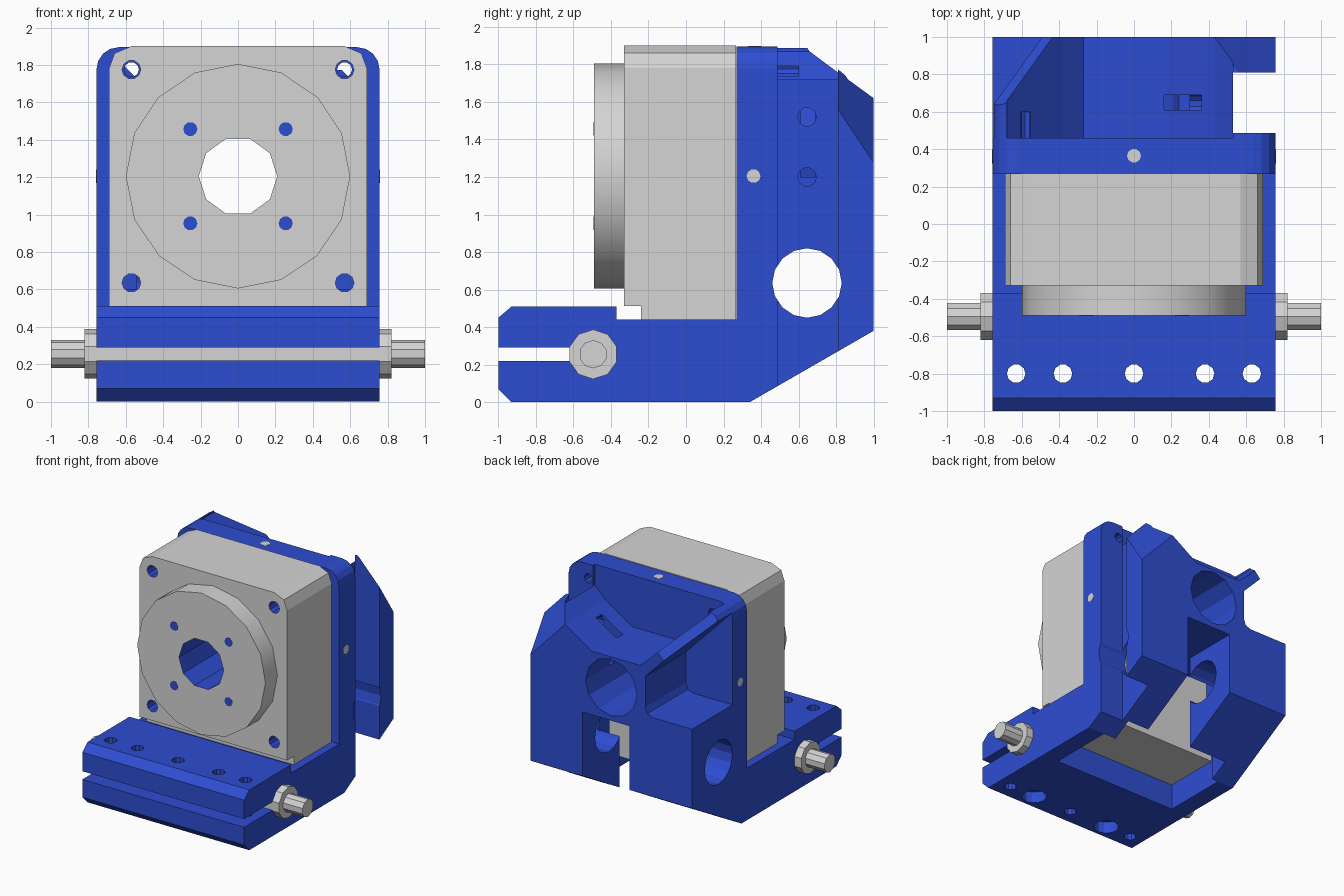
import bpy, bmesh, math
from mathutils import Vector

cube = bpy.data.objects.get("Cube")
if cube:
    bpy.data.objects.remove(cube, do_unlink=True)


def material(name, rgb):
    m = bpy.data.materials.new(name)
    m.use_nodes = True
    m.diffuse_color = (*rgb, 1)
    node = next(n for n in m.node_tree.nodes if n.type == 'BSDF_PRINCIPLED')
    node.inputs["Base Color"].default_value = (*rgb, 1)
    return m


BLUE = material("anodised blue", (0.027, 0.075, 0.64))
GREY = material("light grey metal", (0.66, 0.66, 0.66))


def place(axis, a, b, t):
    """Profile point (a, b) at distance t along the axis."""
    return {'x': (t, a, b), 'y': (a, t, b), 'z': (a, b, t)}[axis]


def prism(name, axis, profile, lo, hi, mat):
    bm = bmesh.new()
    v0 = [bm.verts.new(place(axis, a, b, lo)) for a, b in profile]
    v1 = [bm.verts.new(place(axis, a, b, hi)) for a, b in profile]
    n = len(profile)
    bm.faces.new(v0)
    bm.faces.new(v1)
    for i in range(n):
        j = (i + 1) % n
        bm.faces.new((v0[i], v0[j], v1[j], v1[i]))
    bmesh.ops.recalc_face_normals(bm, faces=bm.faces[:])
    mesh = bpy.data.meshes.new(name)
    bm.to_mesh(mesh)
    bm.free()
    mesh.materials.append(mat)
    ob = bpy.data.objects.new(name, mesh)
    bpy.context.collection.objects.link(ob)
    return ob


def rod(name, axis, a, b, r, lo, hi, mat, n=12, turn=0.0):
    pts = [(a + r * math.cos(turn + math.tau * i / n),
            b + r * math.sin(turn + math.tau * i / n)) for i in range(n)]
    return prism(name, axis, pts, lo, hi, mat)


def box(name, x0, x1, y0, y1, z0, z1, mat):
    return prism(name, 'z', [(x0, y0), (x1, y0), (x1, y1), (x0, y1)], z0, z1, mat)


def cut(target, cutters):
    for c in cutters:
        c.hide_render = True
        mod = target.modifiers.new("cut", 'BOOLEAN')
        mod.operation = 'DIFFERENCE'
        mod.solver = 'EXACT'
        mod.object = c
        bpy.context.view_layer.objects.active = target
        bpy.ops.object.modifier_apply(modifier=mod.name)
        bpy.data.objects.remove(c, do_unlink=True)


def hole(axis, a, b, r, lo, hi, n=12):
    return rod("cutter", axis, a, b, r, lo, hi, BLUE, n)


def smooth(ob, degrees):
    bpy.ops.object.select_all(action='DESELECT')
    ob.select_set(True)
    bpy.context.view_layer.objects.active = ob
    bpy.ops.object.shade_smooth_by_angle(angle=math.radians(degrees))


# Bracket: side profile extruded across the width
body = prism("bracket", 'x', [
    (-0.93, 0), (0.34, 0), (1, 0.38), (1, 1.62), (0.66, 1.895), (0.268, 1.895),
    (0.268, 0.44), (-0.37, 0.44), (-0.37, 0.51), (-0.93, 0.51), (-1, 0.45), (-1, 0.07)],
    -0.757, 0.757, BLUE)
bm = bmesh.new()
bm.from_mesh(body.data)
# rounded upper shoulders
shoulders = [e for e in bm.edges if all(v.co.z > 1.89 and abs(v.co.x) > 0.7 for v in e.verts)
             and abs(e.verts[0].co.y - e.verts[1].co.y) > 0.1]
bmesh.ops.bevel(bm, geom=shoulders, offset=0.12, segments=4, profile=0.5, affect='EDGES')
# sloping cuts over both rear corners
for side in (-1, 1):
    geom = bm.verts[:] + bm.edges[:] + bm.faces[:]
    res = bmesh.ops.bisect_plane(bm, geom=geom, plane_co=Vector((side * 0.43, 1, 1.62)),
                                 plane_no=Vector((side * 1.05, 1.5, 1)).normalized(),
                                 clear_outer=True)
    edges = [g for g in res["geom_cut"] if isinstance(g, bmesh.types.BMEdge)]
    bmesh.ops.holes_fill(bm, edges=edges, sides=0)
bmesh.ops.recalc_face_normals(bm, faces=bm.faces[:])
bm.to_mesh(body.data)
bm.free()

# Large openings in the bracket
cut(body, [
    # bowl open to the top, side pocket, side notch
    prism("cutter", 'y', [(-0.68, 2), (-0.68, 1.87), (-0.38, 1.56), (-0.27, 1.46), (0.18, 1.46),
                          (0.43, 1.62), (0.53, 1.72), (0.53, 2)], 0.46, 1.2, BLUE),
    prism("cutter", 'y', [(-0.9, 1.05), (-0.39, 1.05), (-0.34, 1.07), (-0.32, 1.12),
                          (-0.32, 1.38), (-0.9, 1.98)], 0.46, 1.2, BLUE),
    box("cutter", 0.53, 0.9, 0.487, 0.81, -0.1, 2.1, BLUE),
    # rear slot, wide space behind the motor, well below the motor
    box("cutter", -0.17, 0.27, 0.4, 1.2, -0.1, 0.92, BLUE),
    box("cutter", -0.54, 0.48, 0.2, 0.5, -0.1, 0.92, BLUE),
    box("cutter", -0.6, 0.6, -0.24, 0.34, -0.1, 0.6, BLUE),
    # clamp slit
    box("cutter", -0.9, 0.9, -1.1, -0.5, 0.22, 0.29, BLUE),
])
# Bores and screw holes
cut(body, [
    hole('y', 0, 1.2, 0.24, 0.1, 1.2, 12),
    hole('x', 0.645, 0.635, 0.185, -0.9, 0.9, 16),
    hole('x', -0.495, 0.255, 0.1, -0.9, 0.9, 12),
    hole('x', 0.645, 1.2, 0.05, 0.3, 0.7, 10),
    hole('x', 0.645, 1.52, 0.05, 0.35, 0.7, 10),
    box("cutter", 0.16, 0.36, 0.61, 0.69, 1.2, 1.6, BLUE),
])
cut(body, [hole('z', x, -0.8, 0.05, -0.1, 0.6, 10) for x in (-0.63, -0.38, 0, 0.38, 0.63)])
cut(body, [hole('z', x, -0.8, 0.1, -0.1, 0.1, 12) for x in (-0.38, 0.38)])
cut(body, [hole('y', x, 1.775, 0.04, 0.2, 0.6, 10) for x in (-0.57, 0.57)])

# Set screws in the upright plate
rod("top_set_screw", 'z', 0, 0.365, 0.037, 1.85, 1.898, GREY, 10)
for side, label in ((-1, "right"), (1, "left")):
    rod(label + "_set_screw", 'x', 0.36, 1.205, 0.037, side * 0.7, side * 0.759, GREY, 10)

# Motor housing: square below, eased corners above
motor = prism("motor_housing", 'y', [
    (-0.69, 0.512), (0.69, 0.512), (0.69, 1.78), (0.66, 1.862), (0.57, 1.9),
    (-0.57, 1.9), (-0.66, 1.862), (-0.69, 1.78)], -0.33, 0.266, GREY)
boss = rod("motor_boss", 'y', 0, 1.205, 0.6, -0.49, -0.329, GREY, 16)
box("motor_foot", -0.69, 0.69, -0.24, 0.266, 0.441, 0.512, GREY)
box("motor_underside", -0.595, 0.595, -0.235, 0.266, 0.22, 0.442, GREY)

for ob in (motor, boss):
    cut(ob, [hole('y', 0, 1.205, 0.21, -0.6, 0.4, 10)])
cut(motor, [hole('y', x, z, 0.05, -0.5, 0.4, 10) for x in (-0.57, 0.57) for z in (0.635, 1.775)])
# Blue lining inside the motor bores
for ob in (motor, boss):
    ob.data.materials.clear()
    ob.data.materials.append(GREY)
    ob.data.materials.append(BLUE)
    for p in ob.data.polygons:
        c = p.center
        centre_bore = math.hypot(c.x, c.z - 1.205) < 0.215
        corner_bore = math.hypot(abs(c.x) - 0.57, abs(c.z - 1.205) - 0.57) < 0.055
        on_side = abs(p.normal.y) < 0.5
        p.material_index = 1 if on_side and (centre_bore or corner_bore) else 0

# Screw spots on the boss
for x in (-0.255, 0.255):
    for z in (0.953, 1.457):
        rod("boss_screw", 'y', x, z, 0.038, -0.492, -0.485, BLUE, 10)

# Clamp rod with its thick collar
rod("clamp_collar", 'x', -0.495, 0.255, 0.132, -0.82, 0.82, GREY, 10, math.pi / 10)
rod("clamp_shaft", 'x', -0.495, 0.255, 0.075, -1, 1, GREY, 10, math.pi / 10)

smooth(boss, 25)
